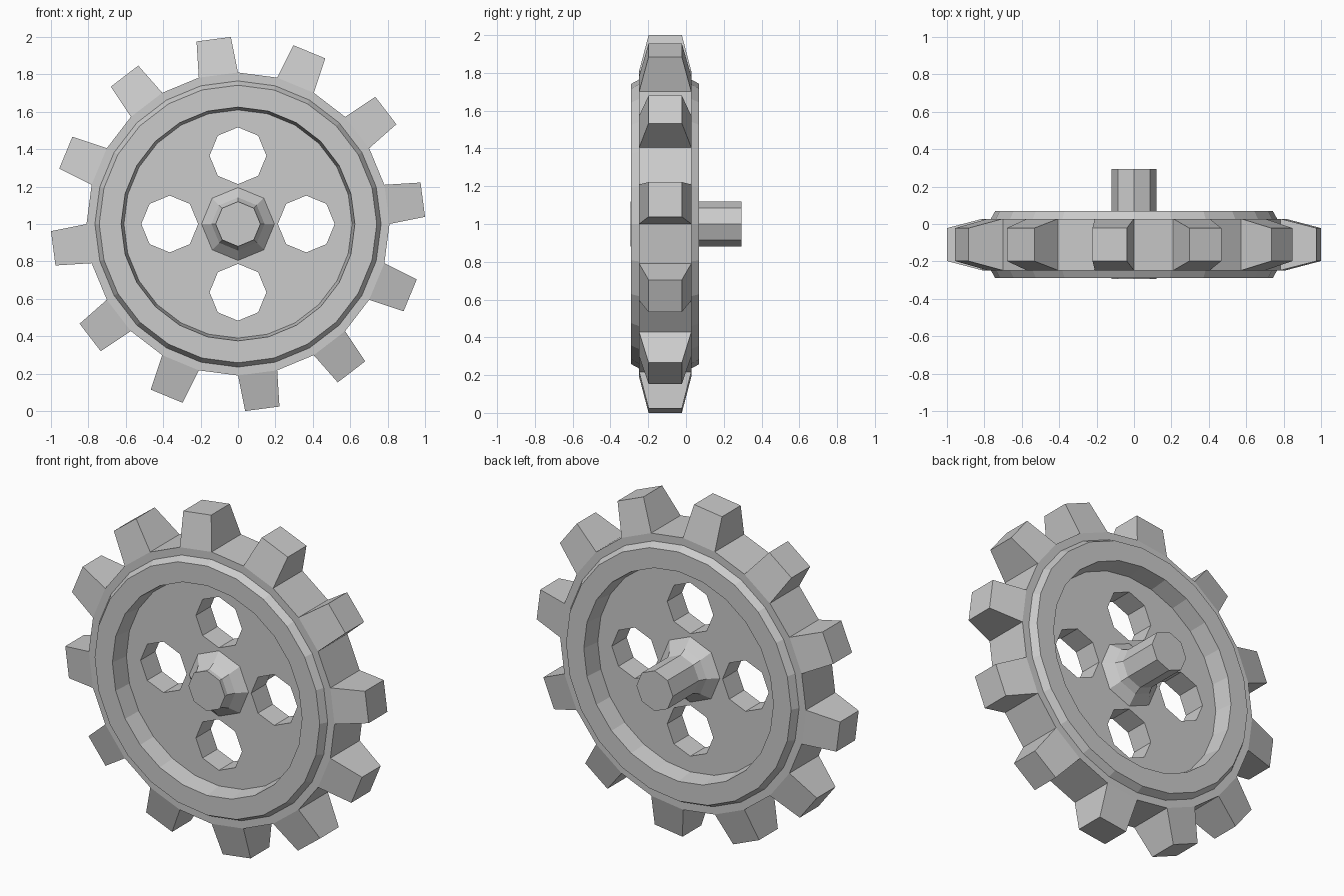
import bpy, bmesh, math
from mathutils import Vector, Matrix

if "Cube" in bpy.data.objects:
    bpy.data.objects.remove(bpy.data.objects["Cube"], do_unlink=True)

CENTER = Vector((0, -0.11, 1))
RIM_SIDES = 24

steel = bpy.data.materials.new("light_grey_metal")
steel.use_nodes = True
GREY = (0.6, 0.6, 0.6, 1)
steel.diffuse_color = GREY
steel.node_tree.nodes["Principled BSDF"].inputs["Base Color"].default_value = GREY


def lathe(profile, sides, closed=False):
    """Revolve (radius, depth) points about the y axis; open profiles get end caps."""
    bm = bmesh.new()
    rings = []
    for i in range(sides):
        a = math.tau * i / sides
        rings.append([bm.verts.new((r * math.cos(a), y, r * math.sin(a))) for r, y in profile])
    n = len(profile)
    for i in range(sides):
        a, b = rings[i], rings[(i + 1) % sides]
        for j in range(n if closed else n - 1):
            k = (j + 1) % n
            bm.faces.new((a[j], a[k], b[k], b[j]))
    if not closed:
        for end in (0, -1):
            bm.faces.new([ring[end] for ring in rings])
    bmesh.ops.recalc_face_normals(bm, faces=bm.faces)
    return bm


def finish(bm, name, location=CENTER):
    mesh = bpy.data.meshes.new(name)
    bm.to_mesh(mesh)
    bm.free()
    mesh.materials.append(steel)
    obj = bpy.data.objects.new(name, mesh)
    obj.location = location
    bpy.context.collection.objects.link(obj)
    return obj


# Toothed rim: half profile mirrored front to back
half = [(0.61, 0.07), (0.625, 0.18), (0.742, 0.18), (0.765, 0.138), (0.81, 0.138)]
rim = lathe(half + [(r, -y) for r, y in reversed(half)], RIM_SIDES, closed=True)

# Teeth: every other outer face pulled out and tapered
rim.faces.ensure_lookup_table()
outer = [f for f in rim.faces if all(v.co.xz.length > 0.8 for v in f.verts)]
outer.sort(key=lambda f: math.atan2(f.calc_center_median().z, f.calc_center_median().x) % math.tau)
for face in outer[::2]:
    tip = bmesh.ops.extrude_discrete_faces(rim, faces=[face])["faces"][0]
    mid = tip.calc_center_median()
    out = mid.normalized()
    side = out.cross(Vector((0, 1, 0)))
    for v in tip.verts:
        s = math.copysign(0.0925, (v.co - mid).dot(side))
        v.co = out * 0.9965 + side * s + Vector((0, math.copysign(0.088, v.co.y), 0))
finish(rim, "toothed_rim")

# Web disc with four octagonal holes
web = finish(lathe([(0.612, -0.07), (0.612, 0.07)], RIM_SIDES), "web_disc")
cutters = bmesh.new()
for i in range(4):
    hole = lathe([(0.152, -0.2), (0.152, 0.2)], 8)
    a = math.tau * i / 4
    hole.transform(Matrix.Translation((0.365 * math.cos(a), 0, 0.365 * math.sin(a))))
    temp = bpy.data.meshes.new("hole_temp")
    hole.to_mesh(temp)
    hole.free()
    cutters.from_mesh(temp)
    bpy.data.meshes.remove(temp)
cutter = finish(cutters, "hole_cutter")
cutter.hide_render = True
cutter.hide_viewport = True
cut = web.modifiers.new("holes", "BOOLEAN")
cut.operation = "DIFFERENCE"
cut.solver = "EXACT"
cut.object = cutter

# Hub collars on both faces, and the axle through them
collar = [(0.195, 0.07), (0.142, 0.12), (0.12, 0.16)]
finish(lathe([(r, -y) for r, y in reversed(collar)] + collar, 8), "hub_collar")
finish(lathe([(0.12, -0.185), (0.12, 0.405)], 8), "axle")
